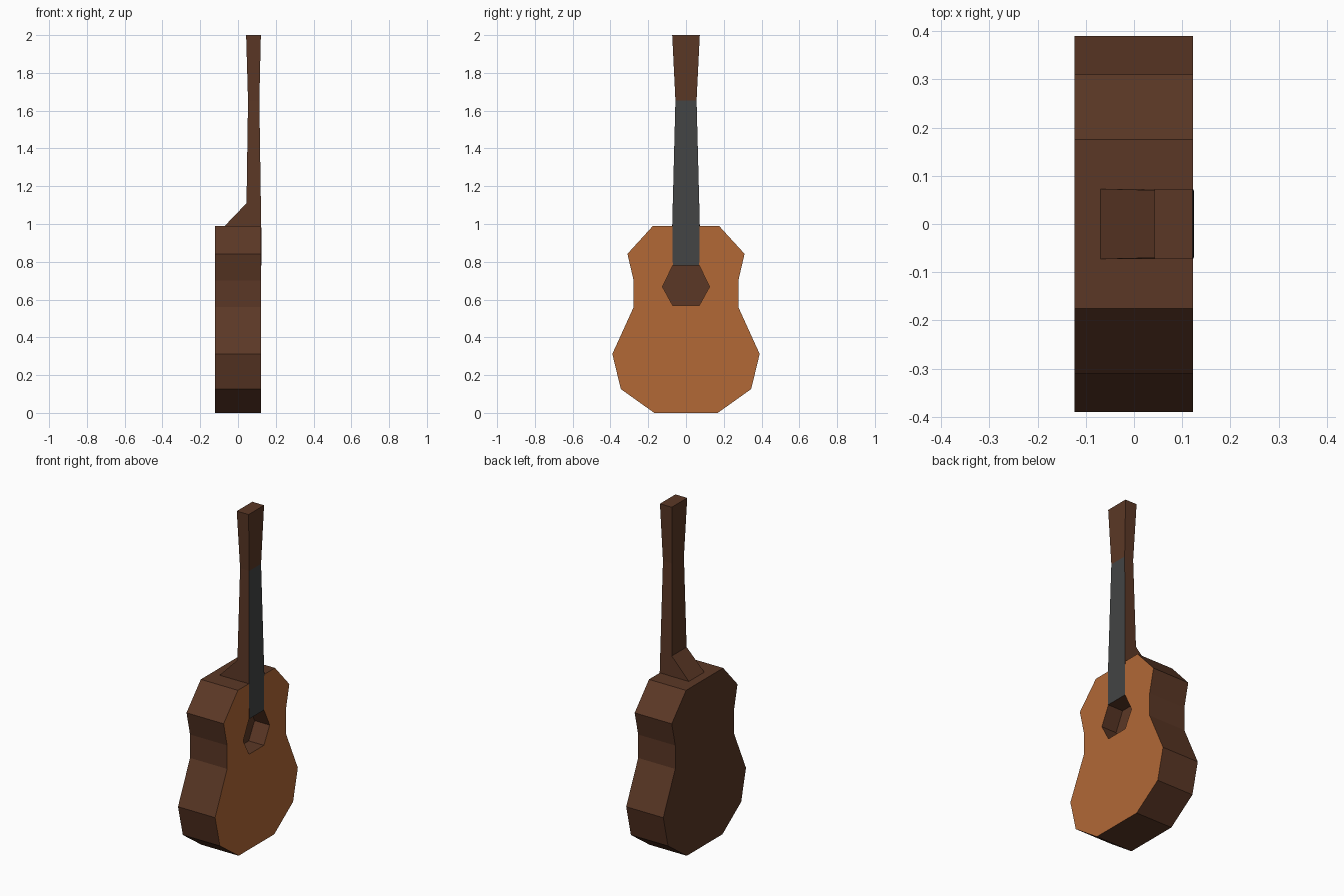
import bpy
import bmesh

cube = bpy.data.objects.get("Cube")
if cube:
    bpy.data.objects.remove(cube, do_unlink=True)


def material(name, colour):
    mat = bpy.data.materials.new(name)
    mat.use_nodes = True
    mat.diffuse_color = (*colour, 1)
    mat.node_tree.nodes["Principled BSDF"].inputs["Base Color"].default_value = (*colour, 1)
    return mat


brown = material("dark brown wood", (0.105, 0.039, 0.019))
orange = material("orange wood", (0.445, 0.138, 0.037))
grey = material("dark grey", (0.056, 0.058, 0.058))


def loft(name, rings, mats):
    """Join matching rings of points into a closed solid."""
    bm = bmesh.new()
    loops = [[bm.verts.new(p) for p in ring] for ring in rings]
    n = len(loops[0])
    for a, b in zip(loops, loops[1:]):
        for i in range(n):
            j = (i + 1) % n
            bm.faces.new((a[i], a[j], b[j], b[i]))
    bm.faces.new(loops[0])
    bm.faces.new(loops[-1])
    bmesh.ops.recalc_face_normals(bm, faces=bm.faces)
    mesh = bpy.data.meshes.new(name)
    bm.to_mesh(mesh)
    bm.free()
    obj = bpy.data.objects.new(name, mesh)
    bpy.context.collection.objects.link(obj)
    for m in mats:
        mesh.materials.append(m)
    return obj


def mirrored_prism(name, half, x0, x1, mats):
    """Extrude a left-right symmetric (y, z) outline along x."""
    outline = half + [(-y, z) for y, z in reversed(half)]
    return loft(name, [[(x, y, z) for y, z in outline] for x in (x0, x1)], mats)


# Body with a waist
FRONT = 0.122
body = mirrored_prism("body", [(0.168, 0), (0.345, 0.126), (0.39, 0.312), (0.277, 0.56),
                               (0.277, 0.70), (0.31, 0.842), (0.175, 0.99)],
                      -0.123, FRONT, [brown, orange])

# Recessed six-sided sound hole
cutter = mirrored_prism("sound_hole_cutter", [(0.07, 0.568), (0.125, 0.668), (0.07, 0.78)],
                        FRONT - 0.1, FRONT + 0.1, [brown])
cutter.hide_render = True
cut = body.modifiers.new("sound hole", 'BOOLEAN')
cut.operation = 'DIFFERENCE'
cut.solver = 'EXACT'
cut.object = cutter
bpy.context.view_layer.objects.active = body
bpy.ops.object.modifier_apply(modifier=cut.name)
bpy.data.objects.remove(cutter, do_unlink=True)

# Orange soundboard on the front of the body only
for f in body.data.polygons:
    f.material_index = int(f.normal.x > 0.9 and f.center.x > FRONT - 0.01)

# Neck and flared headstock: height, half width, back x, front x
sections = [(0.78, 0.070, 0.045, 0.124), (1.0, 0.072, 0.045, 0.123),
            (1.11, 0.070, 0.045, 0.121), (1.655, 0.056, 0.053, 0.113),
            (2.0, 0.073, 0.043, 0.121)]
neck = loft("neck", [[(b, -w, z), (f, -w, z), (f, w, z), (b, w, z)]
                     for z, w, b, f in sections], [brown, grey])

# Grey fingerboard face below the headstock
for f in neck.data.polygons:
    f.material_index = int(f.normal.x > 0.9 and f.center.z < 1.655)

# Sloping heel where the neck meets the body
loft("neck_heel", [[(-0.07, y, 0.98), (-0.07, y, 0.99), (0.045, y * 0.96, 1.11),
                    (0.07, y * 0.96, 1.11), (0.07, y, 0.98)] for y in (-0.073, 0.073)], [brown])
